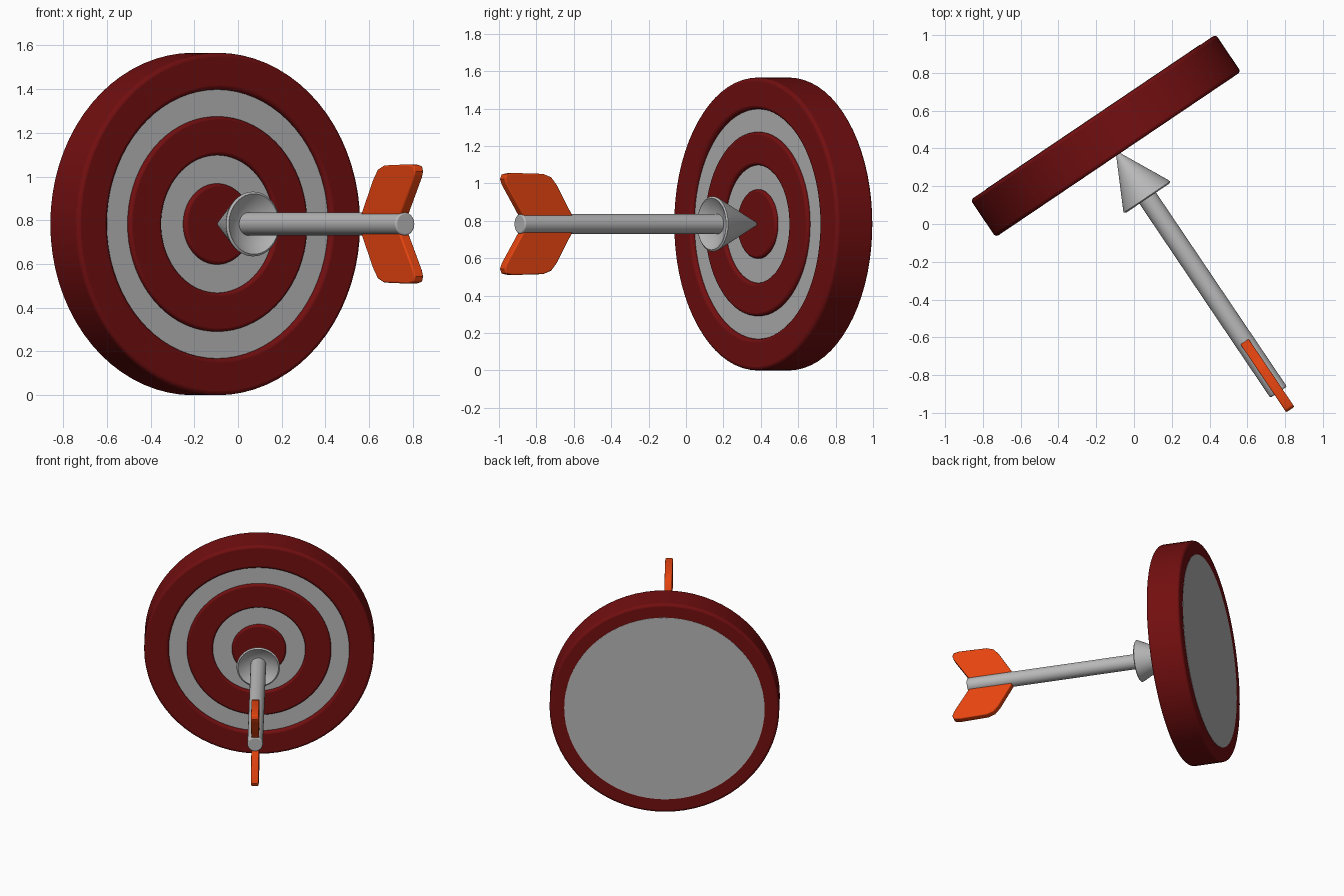
import bpy, bmesh
from math import radians, sin, cos, tau
from mathutils import Matrix, Vector

cube = bpy.data.objects.get("Cube")
if cube:
    bpy.data.objects.remove(cube, do_unlink=True)


def material(name, rgb):
    m = bpy.data.materials.new(name)
    m.use_nodes = True
    m.diffuse_color = (*rgb, 1)
    m.node_tree.nodes["Principled BSDF"].inputs["Base Color"].default_value = (*rgb, 1)
    return m


RED = material("dark_red", (0.17, 0.0045, 0.005))
GREY = material("light_grey", (0.48, 0.48, 0.48))
ORANGE = material("orange", (0.78, 0.058, 0.005))

# Shared frame: local z runs along the arrow towards its tail, local y is up
ANGLE = radians(34)
side = Vector((cos(ANGLE), sin(ANGLE), 0))
up = Vector((0, 0, 1))
axis = Vector((sin(ANGLE), -cos(ANGLE), 0))
FRAME = Matrix.Translation((-0.09, 0.378, 0.783)) @ Matrix((side, up, axis)).transposed().to_4x4()


def finish(name, bm, mat, bevel=0):
    bmesh.ops.recalc_face_normals(bm, faces=bm.faces)
    mesh = bpy.data.meshes.new(name)
    bm.to_mesh(mesh)
    bm.free()
    mesh.materials.append(mat)
    ob = bpy.data.objects.new(name, mesh)
    bpy.context.collection.objects.link(ob)
    ob.matrix_world = FRAME
    if bevel:
        mod = ob.modifiers.new("rounded_edges", "BEVEL")
        mod.width = bevel
        mod.segments = 3
        mod.limit_method = "ANGLE"
        mod.angle_limit = radians(40)
    bpy.ops.object.select_all(action="DESELECT")
    ob.select_set(True)
    bpy.context.view_layer.objects.active = ob
    bpy.ops.object.shade_smooth_by_angle(angle=radians(35))
    return ob


def lathe(name, profile, mat, bevel=0, steps=72, closed=False):
    """Revolve (radius, z) points around local z."""
    bm = bmesh.new()
    verts = [bm.verts.new((r, 0, z)) for r, z in profile]
    pairs = list(zip(verts, verts[1:]))
    if closed:
        pairs.append((verts[-1], verts[0]))
    edges = [bm.edges.new(p) for p in pairs]
    bmesh.ops.spin(bm, geom=verts + edges, axis=(0, 0, 1), cent=(0, 0, 0),
                   angle=tau, steps=steps, use_merge=True)
    bmesh.ops.remove_doubles(bm, verts=bm.verts, dist=0.0001)
    return finish(name, bm, mat, bevel)


def ring(name, inner, outer, low, high, bevel):
    return lathe(name, [(inner, low), (outer, low), (outer, high), (inner, high)],
                 RED, bevel, closed=True)


# Target: grey board with raised red bands
BACK, FRONT, BOARD = -0.226, 0.012, -0.014
lathe("target_board", [(0, BACK - 0.002), (0.683, BACK - 0.002), (0.683, -0.19),
                       (0.63, -0.19), (0.63, BOARD), (0, BOARD)], GREY)
ring("outer_rim", 0.615, 0.783, BACK, FRONT, 0.018)
ring("middle_band", 0.315, 0.492, -0.06, 0.008, 0.014)
lathe("bullseye", [(0, -0.06), (0.185, -0.06), (0.185, 0.006), (0, 0.006)], RED, 0.014)

# Arrow: cone head with hollow base, and a plain shaft
lathe("arrow_head", [(0, -0.008), (0.009, 0.004), (0.143, 0.27), (0.148, 0.284),
                     (0.138, 0.291), (0.105, 0.268), (0.05, 0.248), (0, 0.248)],
      GREY, steps=48)
lathe("arrow_shaft", [(0, 0.2), (0.053, 0.2), (0.053, 1.53), (0, 1.53)], GREY, 0.008, steps=32)

# Fins: one swept outline, mirrored above and below the shaft
outline = [(1.19, 0.02), (1.21, 0.055), (1.305, 0.21), (1.34, 0.25), (1.39, 0.268),
           (1.59, 0.273), (1.632, 0.265), (1.641, 0.24), (1.63, 0.21), (1.525, 0.05),
           (1.50, 0.02)]
HALF = 0.026
for name, sign in (("upper_fin", 1), ("lower_fin", -1)):
    bm = bmesh.new()
    face = bm.faces.new([bm.verts.new((-HALF, sign * h, t)) for t, h in outline])
    grown = bmesh.ops.extrude_face_region(bm, geom=[face], use_keep_orig=True)
    moved = [v for v in grown["geom"] if isinstance(v, bmesh.types.BMVert)]
    bmesh.ops.translate(bm, verts=moved, vec=(2 * HALF, 0, 0))
    finish(name, bm, ORANGE, 0.007)
